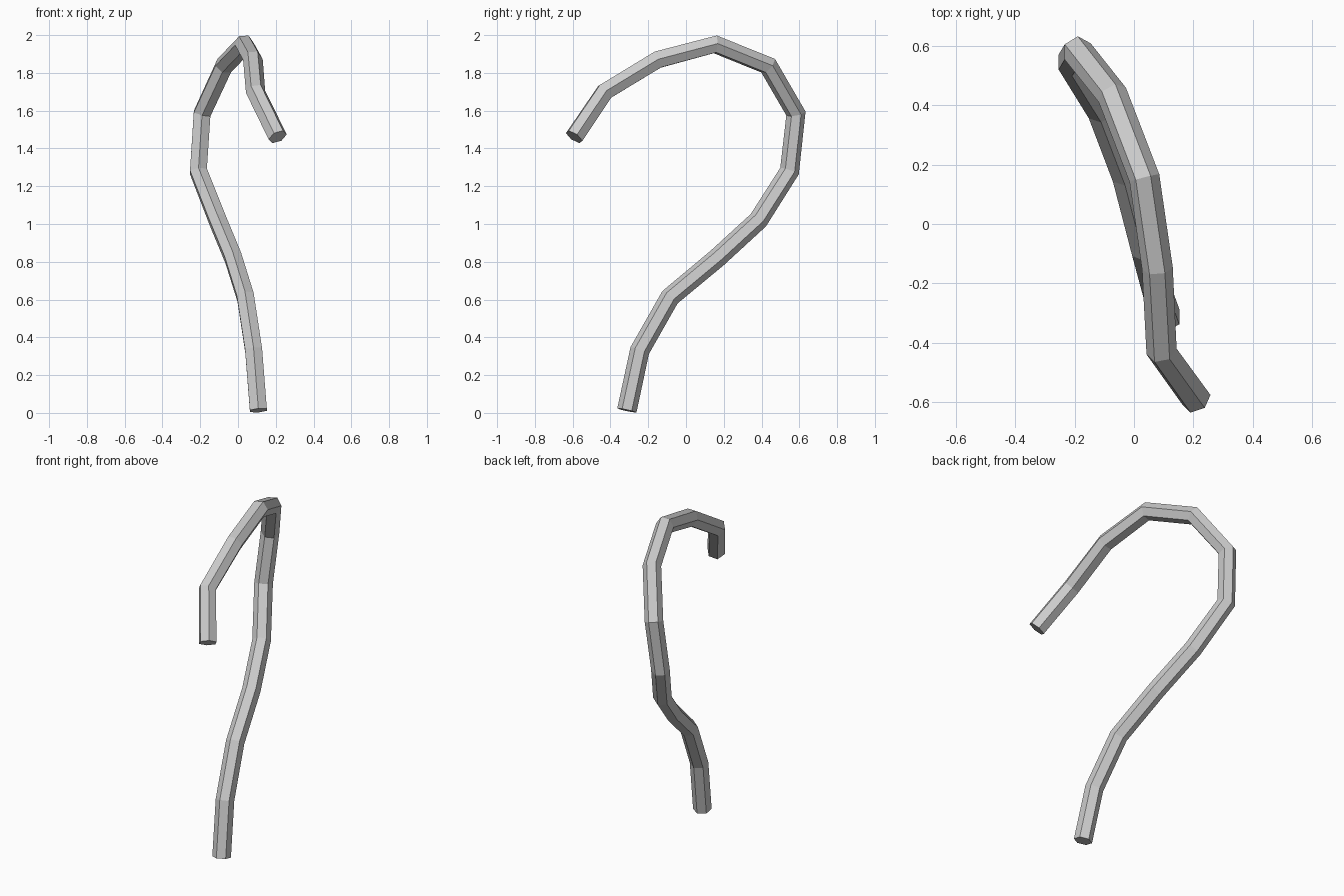
import bpy, bmesh
from math import sin, cos, tau
from mathutils import Vector

if "Cube" in bpy.data.objects:
    bpy.data.objects.remove(bpy.data.objects["Cube"])

SIDES, RADIUS = 6, 0.052

# Centre line of the bent tube, from the foot to the hanging tip
path = [Vector(p) for p in (
    (0.108, -0.313, 0.013), (0.083, -0.245, 0.33), (0.04, -0.085, 0.612),
    (-0.025, 0.165, 0.82), (-0.108, 0.383, 1.02), (-0.21, 0.548, 1.28),
    (-0.19, 0.582, 1.585), (-0.073, 0.435, 1.838), (0.035, 0.155, 1.951),
    (0.079, -0.15, 1.87), (0.093, -0.43, 1.70), (0.21, -0.592, 1.461))]


def tangent(i):
    last = len(path) - 1
    before = (path[i] - path[max(i - 1, 0)]).normalized()
    after = (path[min(i + 1, last)] - path[i]).normalized()
    return (before + after).normalized()


bm = bmesh.new()
rings = []
u = Vector((0, -1, 0))
prev = Vector((0, 0, 1))

# Hexagonal rings carried along the path without twist
for i, p in enumerate(path):
    t = tangent(i)
    u = prev.rotation_difference(t) @ u
    u = (u - t * u.dot(t)).normalized()
    v = t.cross(u)
    prev = t
    rings.append([bm.verts.new(p + RADIUS * (u * cos(k * tau / SIDES) + v * sin(k * tau / SIDES)))
                  for k in range(SIDES)])

# Walls and end caps
for a, b in zip(rings, rings[1:]):
    for k in range(SIDES):
        n = (k + 1) % SIDES
        bm.faces.new((a[k], a[n], b[n], b[k]))
bm.faces.new(rings[0][::-1])
bm.faces.new(rings[-1])
bmesh.ops.recalc_face_normals(bm, faces=bm.faces)

mesh = bpy.data.meshes.new("bent_tube")
bm.to_mesh(mesh)
bm.free()
bpy.context.collection.objects.link(bpy.data.objects.new("bent_tube", mesh))
